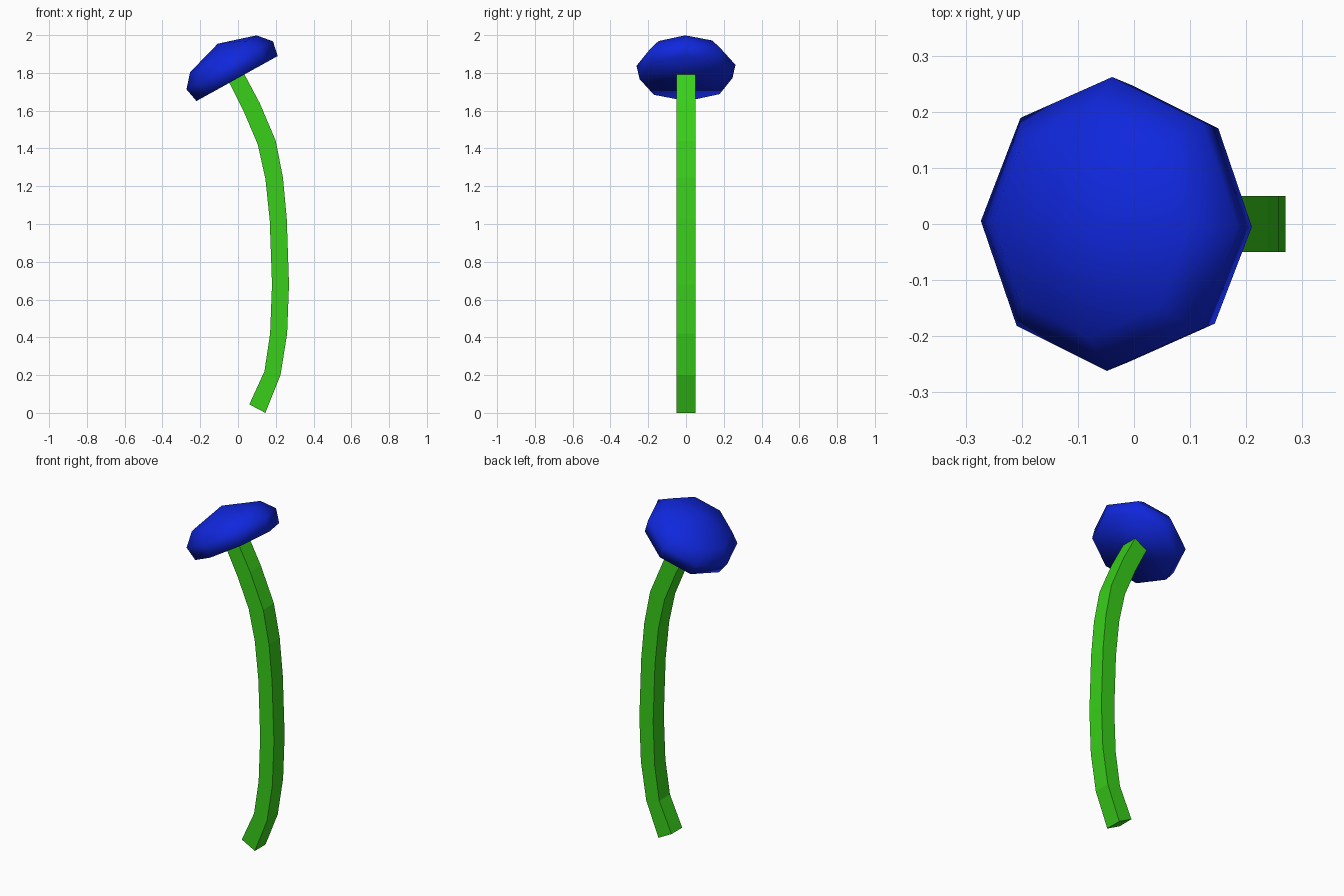
import bpy, bmesh
from math import sin, cos, pi, radians
from mathutils import Matrix

if "Cube" in bpy.data.objects:
    bpy.data.objects.remove(bpy.data.objects["Cube"])


def finish(name, bm, color, smooth):
    bmesh.ops.recalc_face_normals(bm, faces=bm.faces)
    me = bpy.data.meshes.new(name)
    bm.to_mesh(me)
    bm.free()
    for p in me.polygons:
        p.use_smooth = smooth
    mat = bpy.data.materials.new(name + "_paint")
    mat.diffuse_color = color
    mat.use_nodes = True
    mat.node_tree.nodes["Principled BSDF"].inputs["Base Color"].default_value = mat.diffuse_color
    me.materials.append(mat)
    ob = bpy.data.objects.new(name, me)
    bpy.context.collection.objects.link(ob)
    return ob


def loft(bm, rings):
    for a, b in zip(rings, rings[1:]):
        n = len(a)
        for i in range(n):
            j = (i + 1) % n
            bm.faces.new((a[i], a[j], b[j], b[i]))


# Stem: square section following a bent path (left x, z, right x, z)
sections = [
    (0.06, 0.045, 0.145, 0.0), (0.14, 0.22, 0.225, 0.20),
    (0.17, 0.42, 0.26, 0.42), (0.18, 0.68, 0.27, 0.68),
    (0.168, 1.02, 0.258, 1.03), (0.145, 1.24, 0.238, 1.245),
    (0.105, 1.42, 0.20, 1.44), (0.033, 1.59, 0.115, 1.64),
    (-0.055, 1.765, 0.03, 1.80),
]
bm = bmesh.new()
rings = []
for lx, lz, rx, rz in sections:
    rings.append([bm.verts.new(p) for p in (
        (lx, -0.05, lz), (rx, -0.05, rz), (rx, 0.05, rz), (lx, 0.05, lz))])
loft(bm, rings)
bm.faces.new(rings[0])
bm.faces.new(rings[-1])
finish("stem", bm, (0.04, 0.62, 0.01, 1), False)

# Cap: eight-sided flattened dome with a flat underside, tilted on the stem
bm = bmesh.new()
rings = []
for r, z in ((0.246, 0.0), (0.262, 0.08), (0.201, 0.15)):
    rings.append([bm.verts.new((r * cos(i * pi / 4), r * sin(i * pi / 4), z))
                  for i in range(8)])
loft(bm, rings)
bm.faces.new(rings[0])
apex = bm.verts.new((0, 0, 0.211))
for i in range(8):
    bm.faces.new((rings[-1][i], rings[-1][(i + 1) % 8], apex))
tilt = (Matrix.Translation((-0.005, 0, 1.77)) @ Matrix.Rotation(radians(-29), 4, 'Y')
        @ Matrix.Rotation(radians(-1.2), 4, 'Z'))
bmesh.ops.transform(bm, matrix=tilt, verts=bm.verts)
finish("cap", bm, (0.005, 0.02, 0.72, 1), True)
